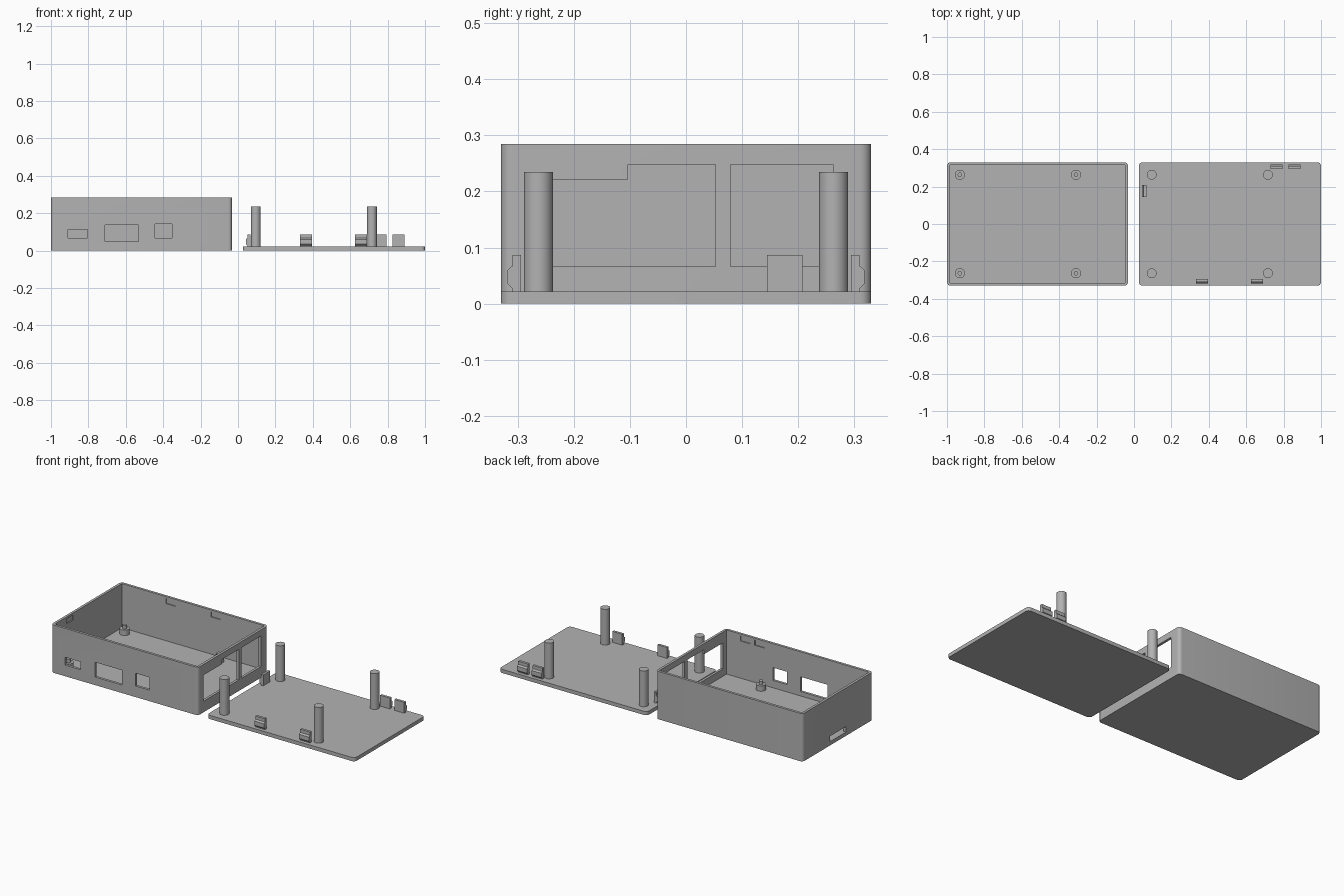
import bpy, bmesh
from math import pi
from mathutils import Matrix, Vector

if "Cube" in bpy.data.objects:
    bpy.data.objects.remove(bpy.data.objects["Cube"], do_unlink=True)

grey = bpy.data.materials.new("grey plastic")
grey.use_nodes = True
colour = (0.45, 0.45, 0.45, 1)
grey.diffuse_color = colour
grey.node_tree.nodes["Principled BSDF"].inputs["Base Color"].default_value = colour


def finish(name, bm):
    bmesh.ops.recalc_face_normals(bm, faces=bm.faces)
    mesh = bpy.data.meshes.new(name)
    bm.to_mesh(mesh)
    bm.free()
    mesh.materials.append(grey)
    obj = bpy.data.objects.new(name, mesh)
    bpy.context.collection.objects.link(obj)
    return obj


def activate(obj):
    bpy.ops.object.select_all(action="DESELECT")
    obj.select_set(True)
    bpy.context.view_layer.objects.active = obj


def smooth(obj):
    activate(obj)
    bpy.ops.object.shade_smooth_by_angle(angle=pi / 6)


def block(name, x, y, z, radius=0):
    """Box between (min, max) pairs, with optional rounded upright edges."""
    bm = bmesh.new()
    bmesh.ops.create_cube(bm, size=1)
    for v in bm.verts:
        v.co = Vector([sum(r) / 2 + c * (r[1] - r[0]) for c, r in zip(v.co, (x, y, z))])
    if radius:
        upright = [e for e in bm.edges if abs(e.verts[0].co.z - e.verts[1].co.z) > 0.001]
        bmesh.ops.bevel(bm, geom=upright, offset=radius, segments=6, profile=0.5, affect="EDGES")
    return finish(name, bm)


def prism(name, profile, x, matrix=Matrix()):
    """Outline in the y-z plane extruded along x, then placed by a matrix."""
    bm = bmesh.new()
    face = bm.faces.new([bm.verts.new((x[0], y, z)) for y, z in profile])
    new = bmesh.ops.extrude_face_region(bm, geom=[face])["geom"]
    verts = [g for g in new if isinstance(g, bmesh.types.BMVert)]
    bmesh.ops.translate(bm, verts=verts, vec=(x[1] - x[0], 0, 0))
    bmesh.ops.transform(bm, matrix=matrix, verts=bm.verts)
    return finish(name, bm)


def post(name, x, y, z0, z1, radius):
    bm = bmesh.new()
    bmesh.ops.create_cone(bm, cap_ends=True, segments=32, radius1=radius, radius2=radius,
                          depth=z1 - z0, matrix=Matrix.Translation((x, y, (z0 + z1) / 2)))
    smooth(finish(name, bm))


def cut(target, cutter):
    cutter.hide_render = True
    mod = target.modifiers.new("cut", "BOOLEAN")
    mod.operation, mod.solver, mod.object = "DIFFERENCE", "EXACT", cutter
    activate(target)
    bpy.ops.object.modifier_apply(modifier=mod.name)
    bpy.data.objects.remove(cutter, do_unlink=True)


FLOOR, HALF, INNER = 0.022, 0.33, 0.315
SHIFT = 1.026     # distance between matching points of tray and lid

# Open tray
tray = block("case_tray", (-1, -0.032), (-HALF, HALF), (0, 0.285), 0.02)
cut(tray, block("cavity", (-0.985, -0.047), (-INNER, INNER), (FLOOR, 0.4)))

# Front connector openings
for x, z in [((-0.91, -0.805), (0.066, 0.113)),
             ((-0.711, -0.533), (0.048, 0.136)),
             ((-0.444, -0.353), (0.066, 0.142))]:
    cut(tray, block("front_opening", x, (-0.4, -0.3), z))

# Large end openings and the slot in the opposite end
stepped = [(-0.28, 0.066), (0.053, 0.066), (0.053, 0.248),
           (-0.103, 0.248), (-0.103, 0.221), (-0.28, 0.221)]
cut(tray, prism("stepped_opening", stepped, (-0.07, 0)))
cut(tray, block("end_opening", (-0.07, 0), (0.079, 0.262), (0.066, 0.248)))
cut(tray, block("card_slot", (-1.1, -0.96), (-0.077, 0.073), (0.0225, 0.055)))

# Clip centres on the lid: along x for the long sides, along y for the short side
FRONT, BACK, SIDE = (0.363, 0.658), (0.762, 0.857), 0.176
WIDTH = 0.032

# Clip recesses inside the tray rim
recess = (0.243, 0.273)
for centres, y in ((FRONT, (0.3, 0.321)), (BACK, (-0.321, -0.3))):
    for c in centres:
        x = c - SHIFT
        cut(tray, block("clip_recess", (x - WIDTH, x + WIDTH), y, recess))
cut(tray, block("clip_recess", (-0.991, -0.97), (-SIDE - WIDTH, -SIDE + WIDTH), recess))
smooth(tray)

# Lid plate
smooth(block("lid_plate", (0.026, 1), (-HALF, HALF), (0, FLOOR), 0.02))

# Pegged standoffs in the tray and tall posts on the lid
for x in (0.095, 0.716):
    for y in (-0.263, 0.263):
        post("tray_standoff", x - SHIFT, y, FLOOR - 0.002, 0.054, 0.027)
        post("standoff_peg", x - SHIFT, y, 0.053, 0.074, 0.012)
        post("lid_post", x, y, FLOOR - 0.002, 0.235, 0.026)

# Snap clips with an outward bulge
clip = [(0, 0.02), (0.015, 0.02), (0.015, 0.026), (0.024, 0.035),
        (0.024, 0.06), (0.015, 0.068), (0.015, 0.087), (0, 0.087)]
places = [(x, 0.294, 0) for x in BACK] + [(x, -0.294, pi) for x in FRONT]
places.append((0.066, SIDE, pi / 2))
for x, y, turn in places:
    prism("lid_clip", clip, (-WIDTH, WIDTH),
          Matrix.Translation((x, y, 0)) @ Matrix.Rotation(turn, 4, "Z"))
